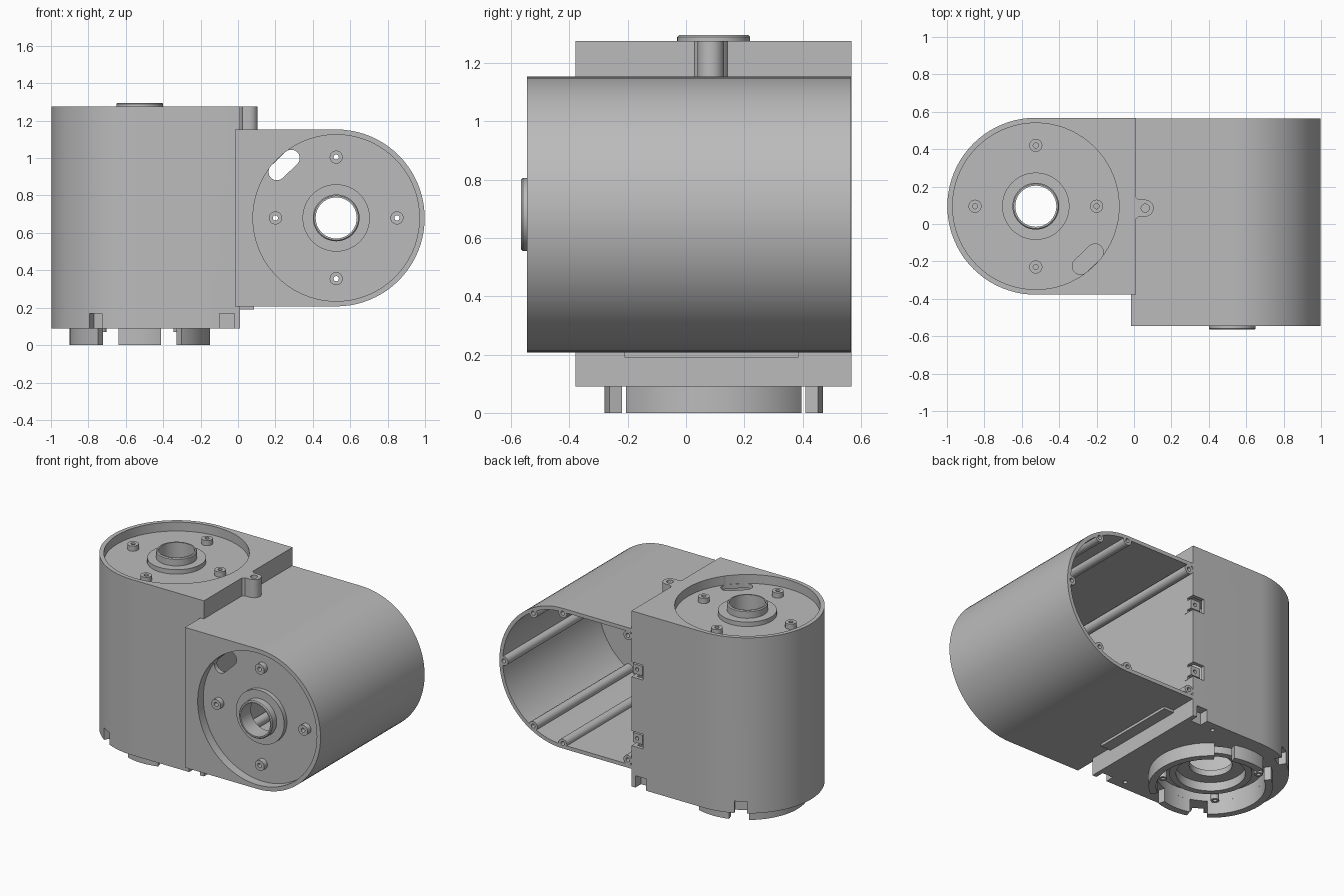
import bpy, bmesh
from math import sin, cos, pi, radians
from mathutils import Matrix, Vector

if "Cube" in bpy.data.objects:
    bpy.data.objects.remove(bpy.data.objects["Cube"])

grey = bpy.data.materials.new("cast grey")
grey.use_nodes = True
grey.diffuse_color = (0.5, 0.5, 0.5, 1)
grey.node_tree.nodes["Principled BSDF"].inputs["Base Color"].default_value = (0.5, 0.5, 0.5, 1)

R, WALL = 0.473, 0.025
BORE, BOLT = 0.11, 0.325


def prism(name, pts, w0, w1, bevel=0):
    """Extrude a closed 2D outline along the local axis."""
    bm = bmesh.new()
    face = bm.faces.new([bm.verts.new((u, v, w0)) for u, v in pts])
    out = bmesh.ops.extrude_face_region(bm, geom=[face])
    top = [g for g in out["geom"] if isinstance(g, bmesh.types.BMVert)]
    bmesh.ops.translate(bm, verts=top, vec=(0, 0, w1 - w0))
    if bevel:
        rim = [e for e in bm.edges if all(v in top for v in e.verts)]
        bmesh.ops.bevel(bm, geom=rim, offset=bevel, segments=1, affect="EDGES")
    bmesh.ops.recalc_face_normals(bm, faces=bm.faces)
    me = bpy.data.meshes.new(name)
    bm.to_mesh(me)
    bm.free()
    me.materials.append(grey)
    ob = bpy.data.objects.new(name, me)
    bpy.context.scene.collection.objects.link(ob)
    return ob


def arc(r, a0, a1, n, c=(0, 0)):
    return [(c[0] + r * cos(radians(a0 + (a1 - a0) * i / n)),
             c[1] + r * sin(radians(a0 + (a1 - a0) * i / n))) for i in range(n + 1)]


def cyl(r, w0, w1, c=(0, 0), n=32, bevel=0, name="round"):
    return prism(name, arc(r, 0, 360, n, c)[:-1], w0, w1, bevel)


def box(lo, hi, name="block"):
    return prism(name, [(lo[0], lo[1]), (hi[0], lo[1]), (hi[0], hi[1]), (lo[0], hi[1])], lo[2], hi[2])


def dshape(r, flat):
    return arc(r, 90, 270, 40) + [(flat, -r), (flat, r)]


def combine(ob, tool, op="DIFFERENCE"):
    """Apply a boolean and discard the tool."""
    mod = ob.modifiers.new("bool", "BOOLEAN")
    mod.operation, mod.object, mod.solver = op, tool, "EXACT"
    bpy.context.view_layer.update()
    me = bpy.data.meshes.new_from_object(ob.evaluated_get(bpy.context.evaluated_depsgraph_get()))
    ob.modifiers.clear()
    ob.data = me
    bpy.data.objects.remove(tool)


def place(ob, matrix):
    ob.data.transform(matrix)


def housing(name, length, flat):
    """D-shaped shell, its closed end at w = 0 and open end at w = -length."""
    ob = prism(name, dshape(R, flat), -length, 0)
    combine(ob, prism("cavity", dshape(R - WALL, flat - WALL), -length - 0.1, -0.09))
    combine(ob, cyl(0.445, -0.06, 0.1, n=72))
    # bearing hub and bolt bosses
    combine(ob, cyl(0.18, -0.075, -0.03, n=48), "UNION")
    combine(ob, cyl(0.125, -0.05, 0.02, n=48, bevel=0.006), "UNION")
    bolts = [(BOLT * cos(k * pi / 2), BOLT * sin(k * pi / 2)) for k in range(4)]
    for c in bolts:
        combine(ob, cyl(0.035, -0.075, -0.025, c, 24), "UNION")
    for c in bolts:
        combine(ob, cyl(0.014, -0.2, 0.1, c, 16))
    combine(ob, cyl(BORE, -0.2, 0.1, n=40))
    # slanted cable slot
    slot = arc(0.045, -45 + 90, 135 + 90 - 360 + 360, 1)  # straight side, refined below
    a, b = Vector((0.24, -0.32)), Vector((0.317, -0.246))
    slot = arc(0.045, 135, 315, 10, a) + arc(0.045, -45, 135, 10, b)
    combine(ob, prism("slot", slot, -0.2, 0.1))
    return ob


upright_at = Matrix.Translation((-0.525, 0.095, 1.275))
side_at = Matrix.Translation((0.525, -0.545, 0.68)) @ Matrix(
    ((-1, 0, 0, 0), (0, 0, -1, 0), (0, -1, 0, 0), (0, 0, 0, 1)))

# sideways housing with screw ribs inside its open back
side_len = 1.11
side = housing("side_housing", side_len, 0.54)
ribs = [(-0.44 * cos(radians(a)), 0.44 * sin(radians(a))) for a in (-90, -60, 0, 60, 90)]
ribs += [(0.485, 0.42), (0.485, -0.42)]
for c in ribs:
    combine(side, cyl(0.031, -side_len, -0.08, c, 20), "UNION")
for c in ribs:
    combine(side, cyl(0.014, -side_len - 0.1, -side_len + 0.1, c, 14))
place(side, side_at)

# upright housing with a solid base
up_len = 1.185
upright = housing("upright_housing", up_len, 0.535)
base = prism("base", dshape(R - 0.01, 0.525), -up_len, -up_len + 0.1)
combine(base, cyl(0.33, -up_len - 0.1, -up_len + 0.06, n=64))
combine(base, cyl(0.13, -2, 0, n=40))
combine(upright, base, "UNION")
for a in (120, 240):
    notch = box((R - 0.05, -0.038, -up_len - 0.1), (R + 0.1, 0.038, -up_len + 0.08))
    place(notch, Matrix.Rotation(radians(a), 4, "Z"))
    combine(upright, notch)
for s in (-1, 1):
    v = sorted((s * (R - 0.06), s * (R + 0.1)))
    combine(upright, box((0.425, v[0], -up_len - 0.1), (0.505, v[1], -up_len + 0.08)))
    combine(upright, cyl(0.014, -up_len - 0.1, -up_len + 0.05, (0.33, s * 0.41), 14))
place(upright, upright_at)

# clip pockets and tabs where the two housings meet at the back
for i, z in enumerate((0.415, 0.88)):
    for ob in (upright, side):
        combine(ob, box((-0.075, 0.50, z - 0.05), (0.04, 0.7, z + 0.05)))
    tab = box((-0.08, 0.49, z - 0.052), (0.012, 0.515, z + 0.052), "clip_back_%d" % i)
    clip = box((-0.06, 0.51, z - 0.032), (0.012, 0.55, z + 0.032), "clip_tab_%d" % i)
    hole = cyl(0.012, -0.1, 0.1, n=14)
    place(hole, Matrix.Translation((-0.02, 0.55, z)) @ Matrix.Rotation(pi / 2, 4, "X"))
    combine(clip, hole)

# castellated mounting ring under the base
for i, (mid, half) in enumerate(((0, 53.5), (90, 17.5), (180, 53.5), (270, 17.5))):
    pts = arc(0.375, mid - half, mid + half, 24) + arc(0.33, mid + half, mid - half, 24)
    place(prism("mount_ring_%d" % i, pts, 0, 0.1), Matrix.Translation((-0.525, 0.095, 0)))

# inner seat ring and screw posts in the base recess
seat = cyl(0.25, 0.092, 0.16, n=48, name="seat_ring")
combine(seat, cyl(0.21, 0, 0.3, n=48))
place(seat, Matrix.Translation((-0.525, 0.095, 0)))
for k in range(4):
    a = pi / 4 + k * pi / 2
    post = cyl(0.026, 0.07, 0.16, (0.29 * cos(a), 0.29 * sin(a)), 18, name="base_post_%d" % k)
    combine(post, cyl(0.012, 0, 0.13, (0.29 * cos(a), 0.29 * sin(a)), 14))
    place(post, Matrix.Translation((-0.525, 0.095, 0)))

# screw lug on top, with flared web to the upright housing
lug_c = (0.06, 0.085)
flare = arc(0.02, -90, 0, 6, (0.03, 0.15))[::-1]
web = [(0.0, 0.145), (0.015, 0.14), (0.025, 0.13), (0.06, 0.13),
       (0.06, 0.04), (0.025, 0.04), (0.015, 0.03), (0.0, 0.025)]
lug = prism("top_lug", web, 1.13, 1.275)
combine(lug, cyl(0.045, 1.13, 1.275, lug_c, 28), "UNION")
combine(lug, cyl(0.022, 1.2, 1.4, lug_c, 18))

# slim locating strip underneath
box((0.0, -0.21, 0.19), (0.085, 0.385, 0.21), "bottom_strip")

# smooth curved walls, crisp edges
for ob in bpy.context.scene.collection.objects:
    if ob.type == "MESH":
        for p in ob.data.polygons:
            p.use_smooth = True
        ob.data.set_sharp_from_angle(angle=radians(30))
